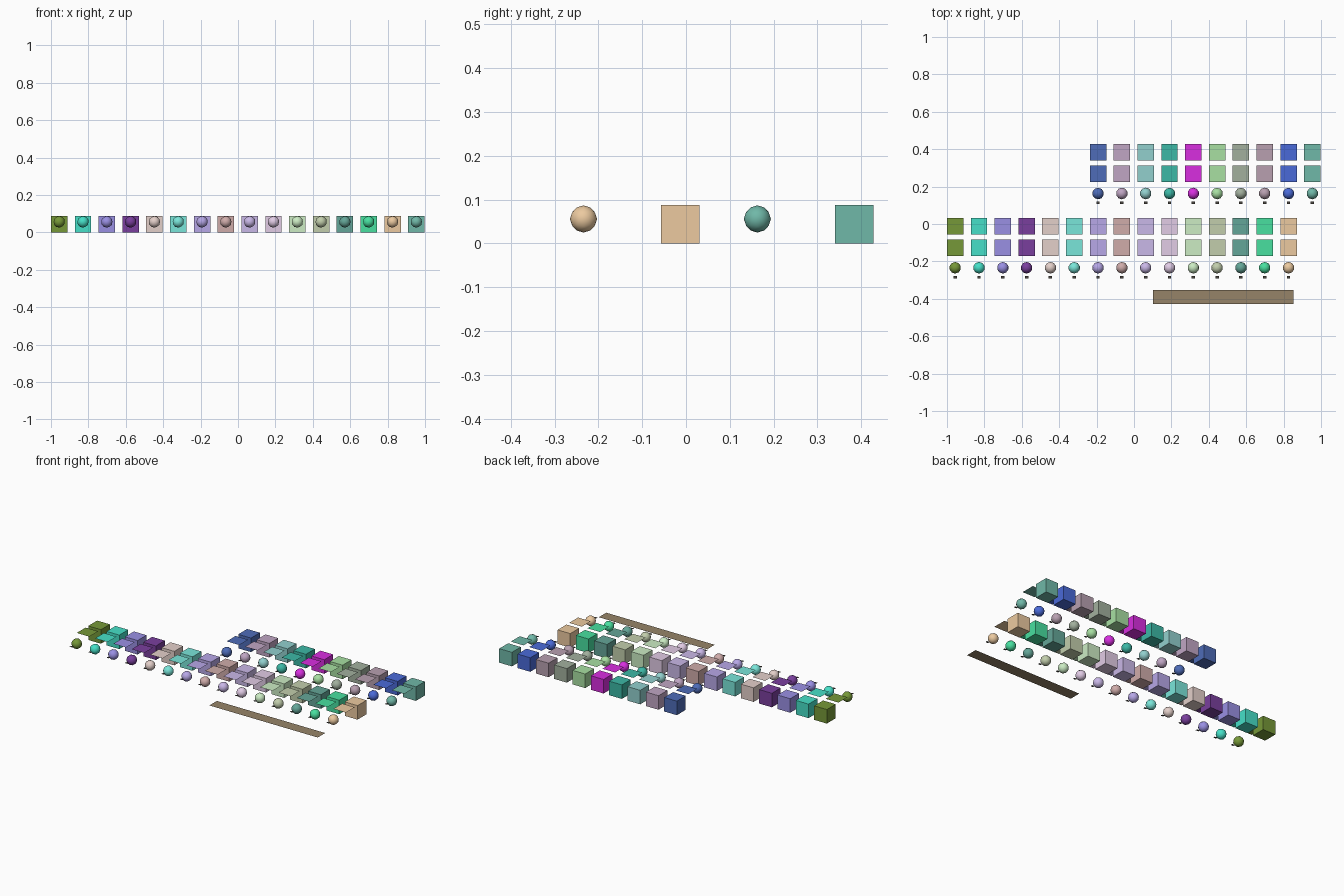
import bpy

if "Cube" in bpy.data.objects:
    bpy.data.objects.remove(bpy.data.objects["Cube"])

PITCH = 0.1273      # column spacing
FIRST_X = -0.956
CUBE = 0.088
MID_Z = 0.056       # height of spheres and tags
SWATCH_Z = 0.088    # swatches lie level with the cube tops

# Swatch colours (sRGB hex) for the front and back rows
FRONT = ["769838", "46e0c8", "9a90e4", "7a3f9e", "e4d0ca", "7ae6da", "b8a8e8",
         "d0acaa", "cab8e8", "e2cce6", "ccecc4", "c2ceac", "64a698", "48e0a0",
         "eccaa0"]
BACK = ["4e6cb8", "c0a6c4", "92d0ce", "3cb8a6", "d82ee0", "a8e0a2", "a2b09e",
        "b8a0b0", "4a6ad8", "70b8a8"]


def make_material(name, hex_code):
    srgb = [int(hex_code[i:i + 2], 16) / 255 for i in (0, 2, 4)]
    lin = [c / 12.92 if c <= 0.04045 else ((c + 0.055) / 1.055) ** 2.4 for c in srgb]
    mat = bpy.data.materials.new(name)
    mat.diffuse_color = (*lin, 1)
    mat.use_nodes = True
    mat.node_tree.nodes["Principled BSDF"].inputs["Base Color"].default_value = mat.diffuse_color
    return mat


def finish(name, mat, size=None, smooth=False):
    ob = bpy.context.object
    ob.name = name
    ob.data.materials.append(mat)
    if size:
        ob.scale = (*size, 1)
        bpy.ops.object.transform_apply(location=False, rotation=False, scale=True)
    if smooth:
        bpy.ops.object.shade_smooth()
    return ob


def plate(name, mat, loc, w, d):
    bpy.ops.mesh.primitive_plane_add(size=1, location=loc)
    return finish(name, mat, (w, d))


tag_mat = make_material("tag_dark", "4a4640")


def sample(row, col, y, hex_code):
    """One sample: cube at the back, flat swatch, small sphere, blank tag."""
    x = FIRST_X + col * PITCH
    mat = make_material(f"{row}_colour_{col}", hex_code)
    bpy.ops.mesh.primitive_cube_add(size=CUBE, location=(x, y, CUBE / 2))
    finish(f"{row}_cube_{col}", mat)
    plate(f"{row}_swatch_{col}", mat, (x, y - 0.115, SWATCH_Z), CUBE, CUBE)
    bpy.ops.mesh.primitive_ico_sphere_add(subdivisions=2, radius=0.031,
                                          location=(x, y - 0.221, MID_Z))
    finish(f"{row}_sphere_{col}", mat, smooth=True)
    plate(f"{row}_tag_{col}", tag_mat, (x, y - 0.271, MID_Z), 0.018, 0.014)


# Front row of fifteen samples, back row of ten starting at the seventh column
for i, c in enumerate(FRONT):
    sample("front", i, -0.013, c)
for i, c in enumerate(BACK):
    sample("back", i + 6, 0.384, c)

# Blank caption strip in front of the rows
plate("caption_strip", make_material("caption_tan", "968468"),
      (0.477, -0.391, 0.025), 0.753, 0.074)
